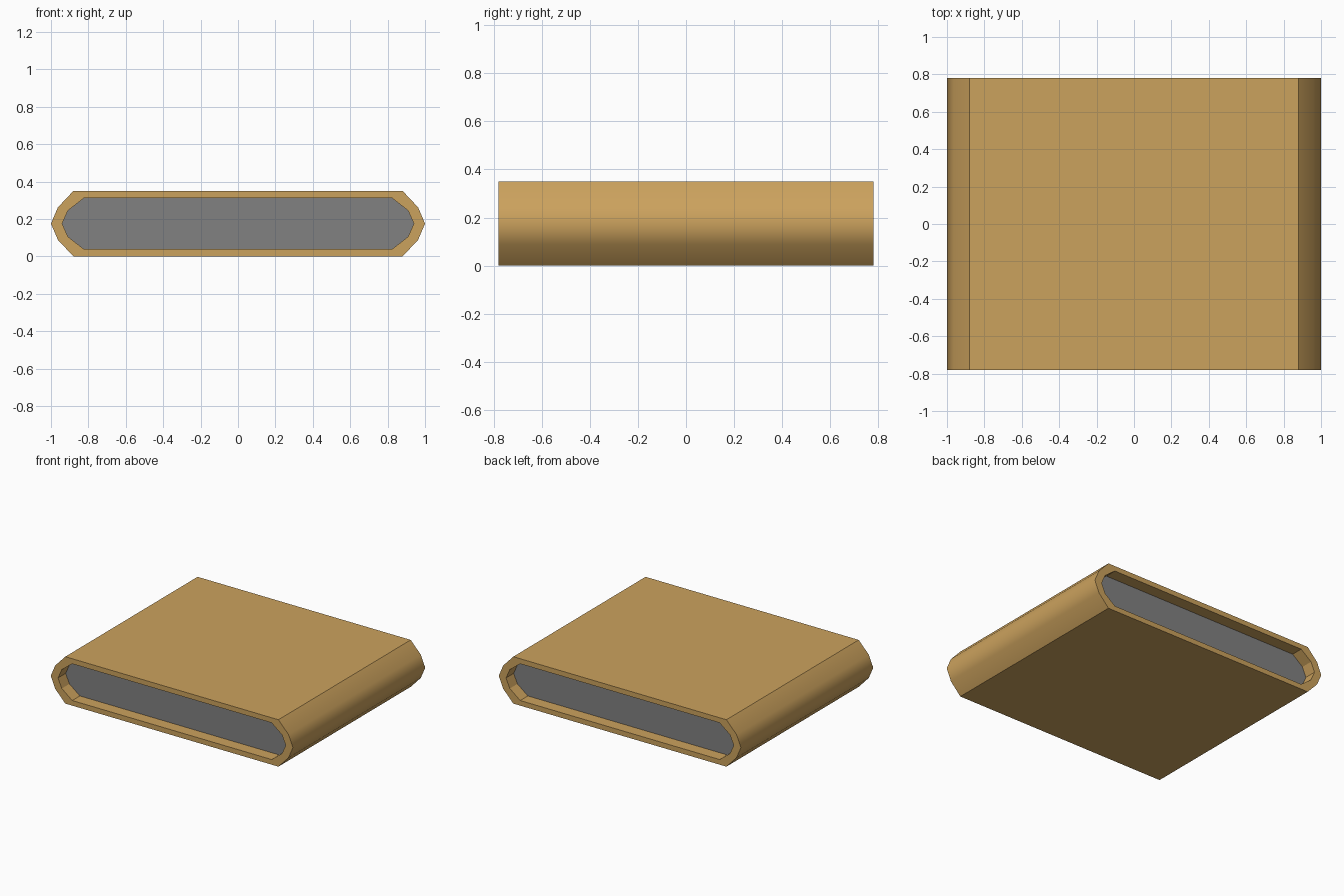
import bpy, bmesh

if "Cube" in bpy.data.objects:
    bpy.data.objects.remove(bpy.data.objects["Cube"])

HALF_Y = 0.78      # half length of the sleeve
RECESS = 0.09      # depth of the open ends

def material(name, rgb):
    m = bpy.data.materials.new(name)
    m.diffuse_color = (*rgb, 1)
    m.use_nodes = True
    m.node_tree.nodes["Principled BSDF"].inputs["Base Color"].default_value = m.diffuse_color
    return m

def profile(xs, zs):
    """Ten-sided cross-section from right-hand points, mirrored left."""
    right = list(zip(xs, zs))
    return right + [(-x, z) for x, z in reversed(right)]

def build(name, bm, mat):
    bmesh.ops.recalc_face_normals(bm, faces=bm.faces)
    me = bpy.data.meshes.new(name)
    bm.to_mesh(me)
    bm.free()
    me.materials.append(mat)
    ob = bpy.data.objects.new(name, me)
    bpy.context.collection.objects.link(ob)
    return ob

def ring(bm, pts, y):
    return [bm.verts.new((x, y, z)) for x, z in pts]

def bridge(bm, a, b):
    n = len(a)
    return [bm.faces.new((a[i], a[(i + 1) % n], b[(i + 1) % n], b[i])) for i in range(n)]

tan = material("tan", (0.60, 0.36, 0.11))
grey = material("grey", (0.22, 0.22, 0.22))

outer = profile((0.88, 0.963, 1.0, 0.963, 0.88), (0, 0.088, 0.175, 0.262, 0.35))
inner = profile((0.823, 0.909, 0.94, 0.909, 0.823), (0.038, 0.105, 0.175, 0.245, 0.312))

# Sleeve: hollow tube with rounded sides
bm = bmesh.new()
of, ob_ = ring(bm, outer, -HALF_Y), ring(bm, outer, HALF_Y)
inf, inb = ring(bm, inner, -HALF_Y), ring(bm, inner, HALF_Y)
walls = bridge(bm, of, ob_)
bridge(bm, inf, inb)
bridge(bm, of, inf)
bridge(bm, ob_, inb)
# smooth only the rounded sides, keep broad faces and rims crisp
for f in walls:
    f.smooth = True
bm.normal_update()
for f in walls:
    flat = abs(f.calc_center_median().x) < 0.1
    for e in f.edges:
        ends = abs(e.verts[0].co.y - e.verts[1].co.y) < 0.01
        if flat or ends:
            e.smooth = False
build("sleeve", bm, tan)

# Core: solid slab set back from both open ends
bm = bmesh.new()
a, b = ring(bm, inner, RECESS - HALF_Y), ring(bm, inner, HALF_Y - RECESS)
bridge(bm, a, b)
bm.faces.new(a)
bm.faces.new(b)
build("core", bm, grey)
